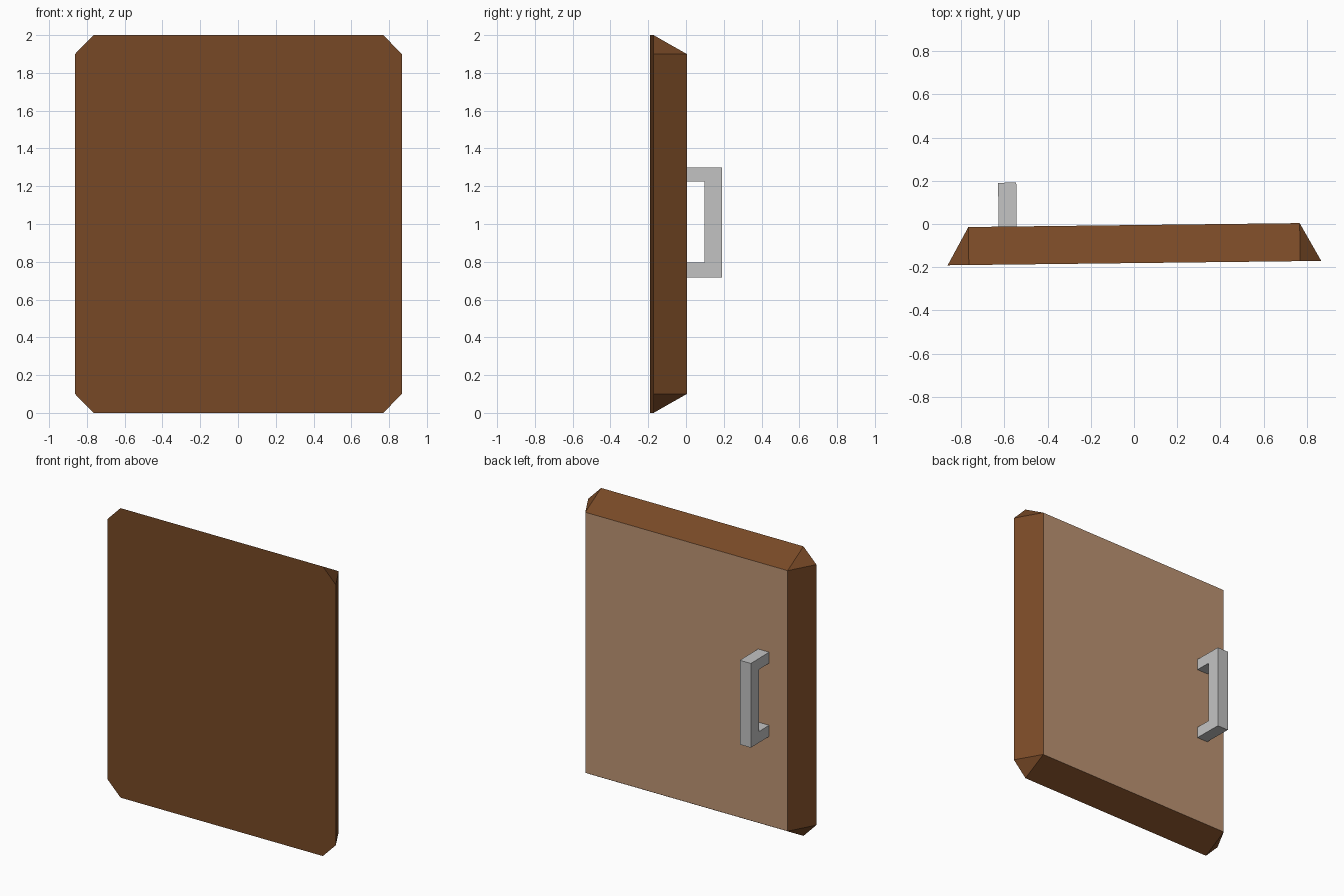
import bpy, bmesh
from mathutils import Matrix

if "Cube" in bpy.data.objects:
    bpy.data.objects.remove(bpy.data.objects["Cube"])

TILT = Matrix.Rotation(0.0117, 4, 'Z')   # door hangs a hair off square


def lin(c):
    c /= 255
    return c / 12.92 if c <= 0.04045 else ((c + 0.055) / 1.055) ** 2.4


def mat(name, *rgb):
    m = bpy.data.materials.new(name)
    m.diffuse_color = (*[lin(c) for c in rgb], 1)
    m.use_nodes = True
    m.node_tree.nodes["Principled BSDF"].inputs["Base Color"].default_value = m.diffuse_color
    return m


def make(name, bm, *mats):
    bmesh.ops.recalc_face_normals(bm, faces=bm.faces)
    bm.transform(TILT)
    me = bpy.data.meshes.new(name)
    bm.to_mesh(me)
    bm.free()
    for m in mats:
        me.materials.append(m)
    ob = bpy.data.objects.new(name, me)
    bpy.context.collection.objects.link(ob)
    return ob


brown = mat("dark wood", 120, 73, 38)
tan = mat("light wood", 190, 149, 116)
grey = mat("handle metal", 195, 195, 195)

# Door slab: wide front with clipped corners, sloping to a smaller back panel
W, w, F, B = 0.865, 0.767, -0.181, -0.005
bm = bmesh.new()
corners = [(-1, -1), (1, -1), (1, 1), (-1, 1)]
back, sides, tops = [], [], []
for sx, sz in corners:
    back.append(bm.verts.new((sx * w, B, 1 + sz * 0.9)))
    sides.append(bm.verts.new((sx * W, F, 1 + sz * 0.9)))
    tops.append(bm.verts.new((sx * w, F, 1 + sz)))
bm.faces.new([tops[0], tops[1], sides[1], sides[2],
              tops[2], tops[3], sides[3], sides[0]])
bm.faces.new(back).material_index = 1
for i in range(4):
    j = (i + 1) % 4
    ring = tops if i % 2 == 0 else sides
    bm.faces.new([back[i], back[j], ring[j], ring[i]])
    bm.faces.new([back[i], sides[i], tops[i]])
make("door_slab", bm, brown, tan)

# Handle: bracket profile extruded across x
profile = [(B, 0.718), (0.198, 0.718), (0.198, 1.30), (B, 1.30),
           (B, 1.224), (0.105, 1.224), (0.105, 0.795), (B, 0.795)]
bm = bmesh.new()
face = bm.faces.new([bm.verts.new((-0.627, y, z)) for y, z in profile])
ext = bmesh.ops.extrude_face_region(bm, geom=[face])["geom"]
bmesh.ops.translate(bm, vec=(0.084, 0, 0),
                    verts=[v for v in ext if isinstance(v, bmesh.types.BMVert)])
make("handle", bm, grey)
